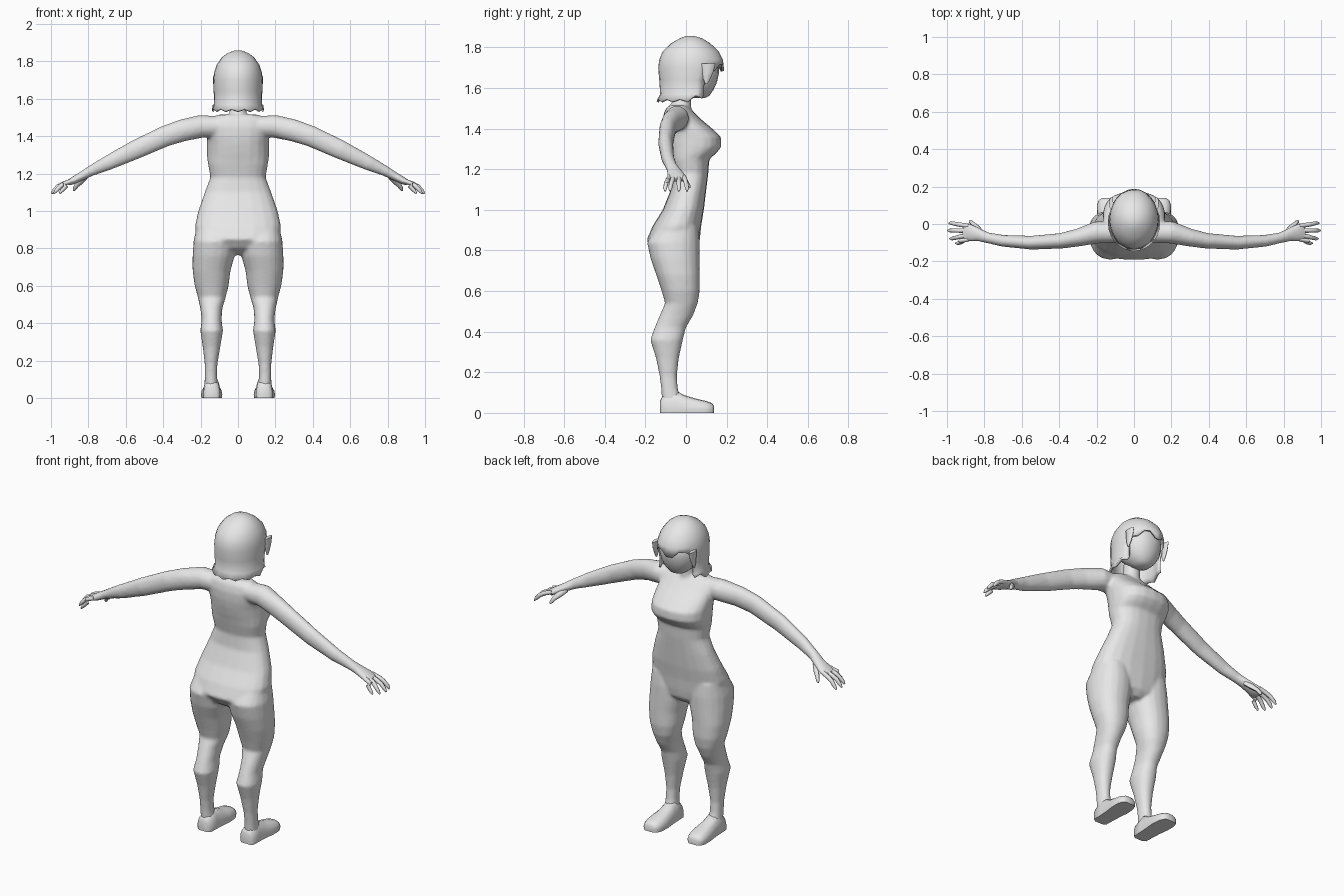
import bpy, bmesh, math
from mathutils import Vector

grey = bpy.data.materials.new("soft_grey")
grey.diffuse_color = (0.8, 0.8, 0.8, 1)


def sgnpow(v, p):
    return math.copysign(abs(v) ** p, v)


def flat_ring(z, x0, x1, y0, y1, n=20, power=2.0):
    """Horizontal superellipse between the given x and y limits."""
    pts = []
    for i in range(n):
        a = 2 * math.pi * i / n
        pts.append(Vector(((x0 + x1) / 2 + (x1 - x0) / 2 * sgnpow(math.cos(a), 2 / power),
                           (y0 + y1) / 2 + (y1 - y0) / 2 * sgnpow(math.sin(a), 2 / power), z)))
    return pts


def tube_rings(path, n=14):
    """Rings across a path of (x, y, z, vertical radius, y radius)."""
    pos = [Vector(p[:3]) for p in path]
    rings = []
    for i, p in enumerate(path):
        d = (pos[min(i + 1, len(pos) - 1)] - pos[max(i - 1, 0)]).normalized()
        side = Vector((0, 1, 0))
        side = (side - d * side.dot(d)).normalized()
        up = d.cross(side)
        rings.append([pos[i] + side * p[4] * math.cos(2 * math.pi * k / n)
                      + up * p[3] * math.sin(2 * math.pi * k / n) for k in range(n)])
    return rings


def loft(bm, rings, flip=1, cap_start=True, cap_end=True):
    vs = [[bm.verts.new((p.x * flip, p.y, p.z)) for p in r] for r in rings]
    n = len(vs[0])
    faces = []
    for a, b in zip(vs, vs[1:]):
        for i in range(n):
            j = (i + 1) % n
            faces.append(bm.faces.new((a[i], a[j], b[j], b[i])))
    if cap_start:
        faces.append(bm.faces.new(vs[0][::-1]))
    if cap_end:
        faces.append(bm.faces.new(vs[-1]))
    bmesh.ops.recalc_face_normals(bm, faces=faces)
    return vs


def finish(name, bm, angle=50, mirror=False):
    me = bpy.data.meshes.new(name)
    bm.to_mesh(me)
    bm.free()
    ob = bpy.data.objects.new(name, me)
    bpy.context.collection.objects.link(ob)
    me.materials.append(grey)
    bpy.ops.object.select_all(action='DESELECT')
    ob.select_set(True)
    bpy.context.view_layer.objects.active = ob
    bpy.ops.object.shade_smooth_by_angle(angle=math.radians(angle))
    if mirror:
        ob.modifiers.new("Mirror", 'MIRROR')
    return ob


# Body: torso, neck, legs and arms blended into one skin
torso = [  # z, half width, back y, front y
    (0.765, 0.05, -0.10, 0.03), (0.80, 0.15, -0.16, 0.06), (0.85, 0.22, -0.195, 0.068),
    (0.92, 0.23, -0.165, 0.075), (1.00, 0.213, -0.115, 0.088), (1.10, 0.178, -0.075, 0.10),
    (1.18, 0.148, -0.068, 0.11), (1.25, 0.16, -0.085, 0.115), (1.28, 0.165, -0.092, 0.15),
    (1.31, 0.167, -0.10, 0.175), (1.36, 0.167, -0.11, 0.172), (1.40, 0.168, -0.115, 0.13),
    (1.45, 0.165, -0.115, 0.07), (1.49, 0.15, -0.105, 0.03), (1.515, 0.11, -0.085, 0.005)]
neck = [(1.46, 0.06, -0.09, 0.03), (1.53, 0.045, -0.07, 0.025), (1.62, 0.045, -0.06, 0.03)]
leg = [  # z, inner x, outer x, back y, front y
    (0.92, 0.04, 0.22, -0.14, 0.06), (0.84, 0.012, 0.238, -0.192, 0.068),
    (0.76, 0.018, 0.243, -0.175, 0.068), (0.68, 0.04, 0.243, -0.147, 0.068),
    (0.60, 0.05, 0.232, -0.12, 0.068), (0.54, 0.065, 0.215, -0.103, 0.058),
    (0.48, 0.083, 0.202, -0.13, 0.035), (0.42, 0.088, 0.194, -0.155, 0.0),
    (0.36, 0.08, 0.202, -0.177, -0.015), (0.27, 0.095, 0.188, -0.148, -0.035),
    (0.18, 0.11, 0.178, -0.13, -0.045), (0.12, 0.112, 0.178, -0.123, -0.04),
    (0.05, 0.105, 0.18, -0.118, -0.02)]
arm = [  # x, y, z, vertical radius, y radius
    (0.08, -0.045, 1.452, 0.055, 0.055), (0.20, -0.045, 1.452, 0.062, 0.06),
    (0.30, -0.073, 1.43, 0.06, 0.048), (0.39, -0.09, 1.40, 0.057, 0.042),
    (0.55, -0.10, 1.327, 0.052, 0.037), (0.70, -0.09, 1.255, 0.04, 0.032),
    (0.785, -0.073, 1.215, 0.029, 0.029), (0.83, -0.058, 1.19, 0.024, 0.036),
    (0.88, -0.046, 1.163, 0.021, 0.049), (0.915, -0.046, 1.148, 0.014, 0.048)]

bm = bmesh.new()
loft(bm, [flat_ring(z, -w, w, b, f, power=2.4) for z, w, b, f in torso])
loft(bm, [flat_ring(z, -w, w, b, f) for z, w, b, f in neck])
for s in (1, -1):
    loft(bm, [flat_ring(*r, power=2.2) for r in leg], s)
    loft(bm, tube_rings(arm), s)
body = finish("body", bm)
rm = body.modifiers.new("Remesh", 'REMESH')
rm.mode = 'VOXEL'
rm.voxel_size = 0.009
rm.use_smooth_shade = True
sm = body.modifiers.new("Smooth", 'SMOOTH')
sm.factor = 0.5
sm.iterations = 6

# Fingers and thumb
bm = bmesh.new()
digits = [  # base y, tip y, tip x
    (-0.010, 0.005, 0.990), (-0.035, -0.035, 0.997), (-0.060, -0.078, 0.985), (-0.082, -0.103, 0.955)]
for by, ty, tx in digits:
    loft(bm, tube_rings([
        (0.885, by, 1.163, 0.012, 0.012), (0.93, by * 0.6 + ty * 0.4, 1.147, 0.0125, 0.012),
        (tx - 0.035, by * 0.3 + ty * 0.7, 1.132, 0.012, 0.011), (tx - 0.012, ty, 1.108, 0.010, 0.010),
        (tx, ty, 1.092, 0.004, 0.004)], 8))
loft(bm, tube_rings([
    (0.815, -0.045, 1.185, 0.016, 0.012), (0.84, -0.018, 1.16, 0.017, 0.013),
    (0.862, 0.002, 1.138, 0.013, 0.011), (0.874, 0.013, 1.118, 0.010, 0.009),
    (0.878, 0.018, 1.108, 0.004, 0.004)], 8))
finish("fingers", bm, mirror=True)

# Feet with flat soles
foot = [  # y, inner x, outer x, top z
    (-0.127, 0.112, 0.168, 0.06), (-0.115, 0.095, 0.185, 0.085), (-0.06, 0.093, 0.187, 0.115),
    (-0.01, 0.09, 0.19, 0.088), (0.05, 0.084, 0.198, 0.07), (0.10, 0.088, 0.198, 0.058),
    (0.128, 0.10, 0.188, 0.048), (0.138, 0.115, 0.172, 0.035)]
bm = bmesh.new()
rings = []
for y, x0, x1, top in foot:
    c, h = (x0 + x1) / 2, (x1 - x0) / 2
    arch = [Vector((c + h * sgnpow(math.cos(a), 0.75), y, 0.018 + (top - 0.018) * math.sin(a)))
            for a in (math.pi * k / 8 for k in range(9))]
    rings.append(arch + [Vector((c - h * 0.95, y, 0)), Vector((c + h * 0.95, y, 0))])
loft(bm, rings)
finish("feet", bm, 55, mirror=True)

# Head
head = [(1.55, 0.025, 0.04, 0.09), (1.562, 0.05, 0.01, 0.115), (1.59, 0.08, -0.03, 0.135),
        (1.63, 0.105, -0.07, 0.153), (1.67, 0.114, -0.09, 0.162), (1.72, 0.112, -0.10, 0.163),
        (1.77, 0.09, -0.08, 0.13)]
bm = bmesh.new()
loft(bm, [flat_ring(z, -w, w, b, f, power=2.2) for z, w, b, f in head])
finish("head", bm)

# Bobbed hair, opened at the face below a jagged fringe
hair = [(1.535, 0.14, -0.145, 0.16), (1.57, 0.128, -0.127, 0.16), (1.64, 0.13, -0.132, 0.165),
        (1.70, 0.132, -0.137, 0.188), (1.74, 0.128, -0.132, 0.182), (1.78, 0.115, -0.115, 0.162),
        (1.82, 0.088, -0.075, 0.12), (1.845, 0.055, -0.03, 0.08), (1.857, 0.02, 0.0, 0.04)]
bm = bmesh.new()
vs = loft(bm, [flat_ring(z, -w, w, b, f, 24) for z, w, b, f in hair], cap_start=False)
for i, v in enumerate(vs[0]):
    v.co.z += 0.012 * (i % 2) + (0.02 if v.co.y > 0.03 else 0)
for i, v in enumerate(vs[3]):
    if v.co.y > 0.1:
        v.co.z += 0.016 * (-1) ** (i // 2)
gap = [f for f in bm.faces if f.calc_center_median().y > 0.095 and f.calc_center_median().z < 1.69]
bmesh.ops.delete(bm, geom=gap, context='FACES')
ob = finish("hair", bm)
so = ob.modifiers.new("Solidify", 'SOLIDIFY')
so.thickness = 0.012
so.offset = -1

# Side locks framing the face
bm = bmesh.new()
loft(bm, [flat_ring(z, 0.124 - t, 0.124 + t * 0.6, y0, y1, 8) for z, t, y0, y1 in (
    (1.72, 0.014, 0.075, 0.145), (1.68, 0.014, 0.08, 0.135), (1.645, 0.011, 0.085, 0.12),
    (1.62, 0.004, 0.095, 0.105))])
finish("side_locks", bm, mirror=True)
